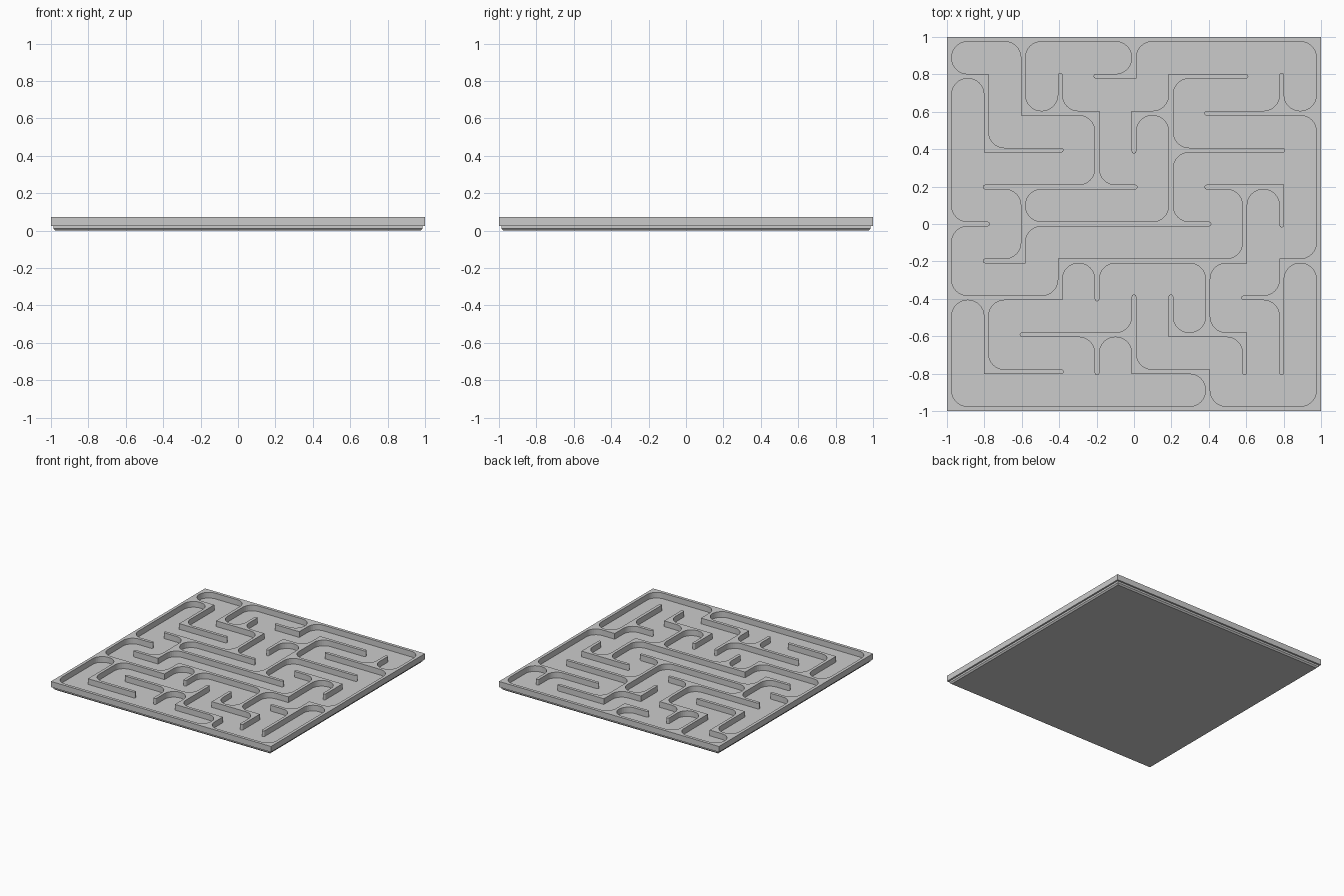
import bpy, bmesh, math

if "Cube" in bpy.data.objects:
    bpy.data.objects.remove(bpy.data.objects["Cube"])

P = 0.1975            # cell pitch
H = 0.0125            # half wall thickness
R = 0.085             # fillet radius in inside corners
TOP, LEDGE, FLOOR = 0.073, 0.026, 0.022
DIRS = [(1, 0), (0, 1), (-1, 0), (0, -1)]

# wall centre lines in grid cells
WALLS = [
    [(-5, -5), (5, -5), (5, 5), (-5, 5), (-5, -5)],
    [(-5, 4), (-4, 4), (-4, 2), (-2, 2)],
    [(-3, 5), (-3, 3), (-1, 3), (-1, 1)], [(-2, 3), (-2, 4)],
    [(-4, 1), (0, 1)], [(-3, 1), (-3, -1), (-4, -1)],
    [(-3, 0), (2, 0)], [(-5, 0), (-4, 0)],
    [(0, 5), (0, 4), (-1, 4)],
    [(0, 2), (0, 3), (1, 3)], [(3, 4), (1, 4), (1, 0)], [(1, 2), (4, 2)],
    [(2, 3), (5, 3)], [(4, 3), (4, 4)],
    [(2, 1), (4, 1), (4, 0)], [(3, 1), (3, -1), (-2, -1), (-2, -2), (-5, -2)],
    [(-4, -2), (-4, -4), (-2, -4)], [(-1, -1), (-1, -2)],
    [(2, -1), (2, -3)], [(1, -2), (1, -3), (3, -3), (3, -4)],
    [(-3, -3), (0, -3)], [(0, -2), (0, -4), (2, -4), (2, -5)], [(-1, -3), (-1, -4)],
    [(5, -1), (4, -1), (4, -4)], [(4, -2), (3, -2)],
]


def node_arms():
    """Map every grid node to the set of directions its walls leave in."""
    arms = {}
    for line in WALLS:
        for (x0, y0), (x1, y1) in zip(line, line[1:]):
            n = max(abs(x1 - x0), abs(y1 - y0))
            dx, dy = (x1 - x0) // n, (y1 - y0) // n
            d = DIRS.index((dx, dy))
            for s in range(n):
                a = (x0 + dx * s, y0 + dy * s)
                b = (a[0] + dx, a[1] + dy)
                arms.setdefault(a, set()).add(d)
                arms.setdefault(b, set()).add((d + 2) % 4)
    return arms


def node_outline(arms):
    """Outline of the wall around one node, with filleted inside corners."""
    pts = []
    for d in range(4):
        (ux, uy), (vx, vy) = DIRS[d], DIRS[(d + 1) % 4]

        def put(a, b):
            pts.append((ux * a + vx * b, uy * a + vy * b))
        here, following = d in arms, (d + 1) % 4 in arms
        if here:
            put(P / 2, -H)
            put(P / 2, H)
        if here and following:
            c = H + R
            for k in range(9):
                t = math.pi / 2 * k / 8
                put(c - R * math.sin(t), c - R * math.cos(t))
        elif not here and not following and len(arms) > 1:
            put(H, H)
        if here and len(arms) == 1:
            # rounded free end
            for k in range(9):
                t = math.pi * k / 8
                put(-0.006 - H * math.sin(t), H * math.cos(t))
    return pts


def finish(bm, name):
    bmesh.ops.recalc_face_normals(bm, faces=bm.faces[:])
    me = bpy.data.meshes.new(name)
    bm.to_mesh(me)
    bm.free()
    ob = bpy.data.objects.new(name, me)
    bpy.context.collection.objects.link(ob)
    return ob


# maze walls and rim: one joined plan, extruded upwards
bm = bmesh.new()
for (i, j), arms in node_arms().items():
    bm.faces.new([bm.verts.new((i * P + x, j * P + y, LEDGE if max(abs(i), abs(j)) == 9 else FLOOR))
                  for x, y in node_outline(arms)])
bmesh.ops.remove_doubles(bm, verts=bm.verts[:], dist=1e-4)
for v in bm.verts:
    v.co.z = LEDGE
ext = bmesh.ops.extrude_face_region(bm, geom=bm.faces[:], use_keep_orig=True)
for g in ext["geom"]:
    if isinstance(g, bmesh.types.BMVert):
        g.co.z = TOP
finish(bm, "maze_walls")

# floor plate with a chamfered foot that sits inside the rim
bm = bmesh.new()
rings = []
for half, z in [(0.975, 0), (0.986, 0.011), (0.986, LEDGE)]:
    rings.append([bm.verts.new((sx * half, sy * half, z))
                  for sx, sy in [(-1, -1), (1, -1), (1, 1), (-1, 1)]])
for lo, hi in zip(rings, rings[1:]):
    for k in range(4):
        bm.faces.new((lo[k], lo[(k + 1) % 4], hi[(k + 1) % 4], hi[k]))
bm.faces.new(rings[0][::-1])
bm.faces.new(rings[-1])
finish(bm, "floor_plate")
